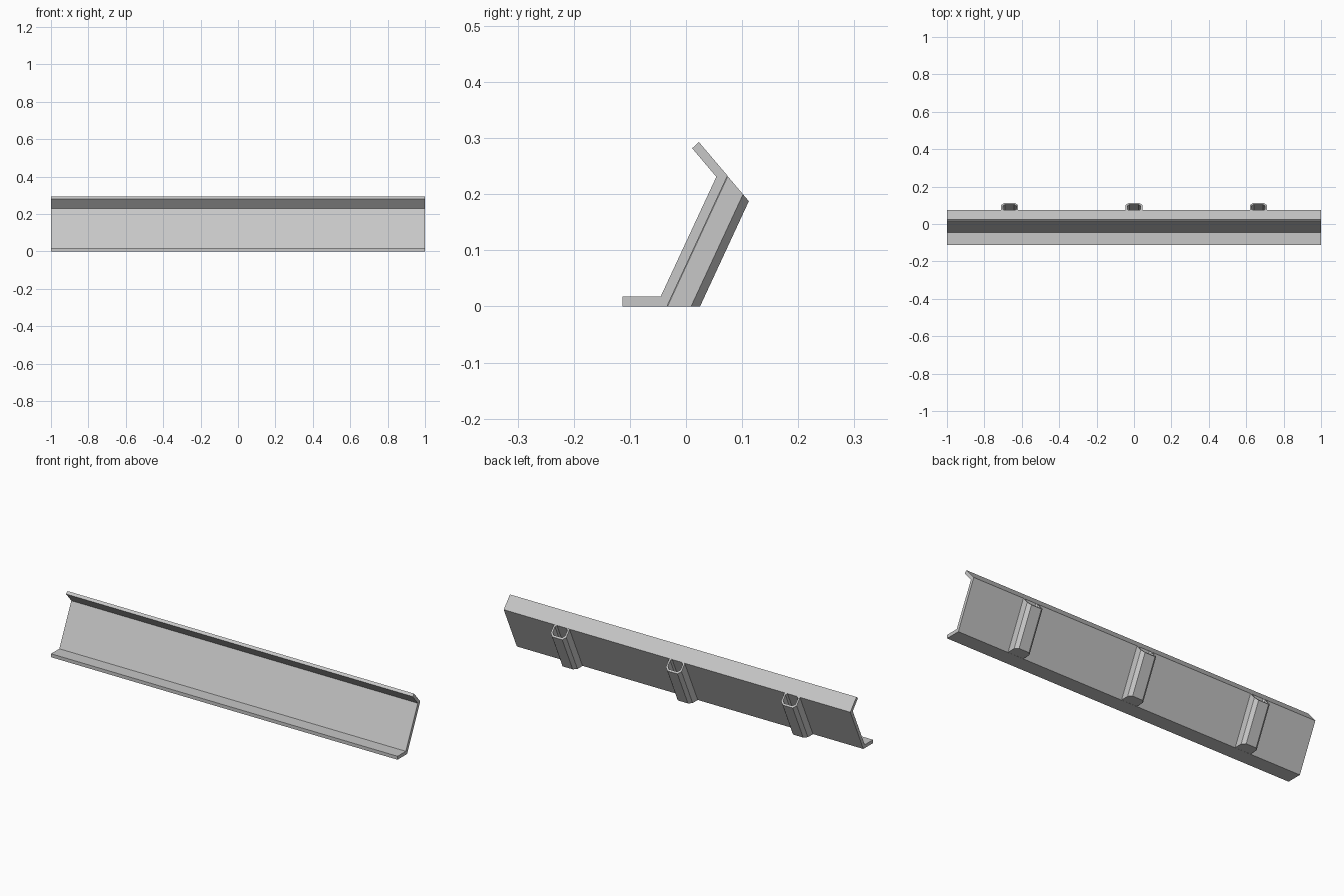
import bpy
import bmesh

cube = bpy.data.objects.get("Cube")
if cube:
    bpy.data.objects.remove(cube, do_unlink=True)

grey = bpy.data.materials.new("light grey")
grey.use_nodes = True
colour = (0.57, 0.57, 0.57, 1)
grey.diffuse_color = colour
grey.node_tree.nodes["Principled BSDF"].inputs["Base Color"].default_value = colour

LEAN = 0.4635        # y gained per unit of height on the slanted web
FLANGE = 0.85        # y lost per unit of height on the top flange
KNEE_Y, KNEE_Z = 0.074, 0.233
FOOT_Y = KNEE_Y - LEAN * KNEE_Z


def make_object(name, loops, cap_ends=True):
    """Skin a row of equal closed loops and cap the first and last."""
    bm = bmesh.new()
    rows = [[bm.verts.new(p) for p in loop] for loop in loops]
    n = len(rows[0])
    for a, b in zip(rows, rows[1:]):
        for i in range(n):
            j = (i + 1) % n
            bm.faces.new((a[i], a[j], b[j], b[i]))
    if cap_ends:
        bm.faces.new(rows[0])
        bm.faces.new(rows[-1])
    bmesh.ops.recalc_face_normals(bm, faces=bm.faces)
    mesh = bpy.data.meshes.new(name)
    bm.to_mesh(mesh)
    bm.free()
    mesh.materials.append(grey)
    obj = bpy.data.objects.new(name, mesh)
    bpy.context.collection.objects.link(obj)
    return obj


# Bent rail: bottom lip, slanted web and folded top flange
profile = [(-0.113, 0), (FOOT_Y, 0), (KNEE_Y, KNEE_Z), (0.023, 0.293),
           (0.011, 0.282), (0.054, 0.231), (-0.045, 0.018), (-0.113, 0.018)]
make_object("bent_rail", [[(x, y, z) for y, z in profile] for x in (-1, 1)])


# Chamfered hollow tubes behind the web, cut flush with the flange
def octagon(half, front, back, c):
    return [(-half, front + c), (-half + c, front), (half - c, front), (half, front + c),
            (half, back - c), (half - c, back), (-half + c, back), (-half, back - c)]


def at_height(section, z, cx):
    return [(cx + x, y + LEAN * z, z) for x, y in section]


def at_flange(section, cx):
    pts = []
    for x, y in section:
        z = (KNEE_Y + FLANGE * KNEE_Z - y) / (LEAN + FLANGE) - 0.0004
        pts.append((cx + x, y + LEAN * z, z))
    return pts


outer = octagon(0.045, FOOT_Y - 0.015, 0.025, 0.016)
inner = octagon(0.036, FOOT_Y - 0.004, 0.015, 0.012)
for side, cx in (("right", -0.665), ("middle", 0), ("left", 0.665)):
    make_object(side + "_support_tube", [
        at_height(outer, 0.0004, cx), at_flange(outer, cx),
        at_flange(inner, cx), at_height(inner, 0.004, cx)])
